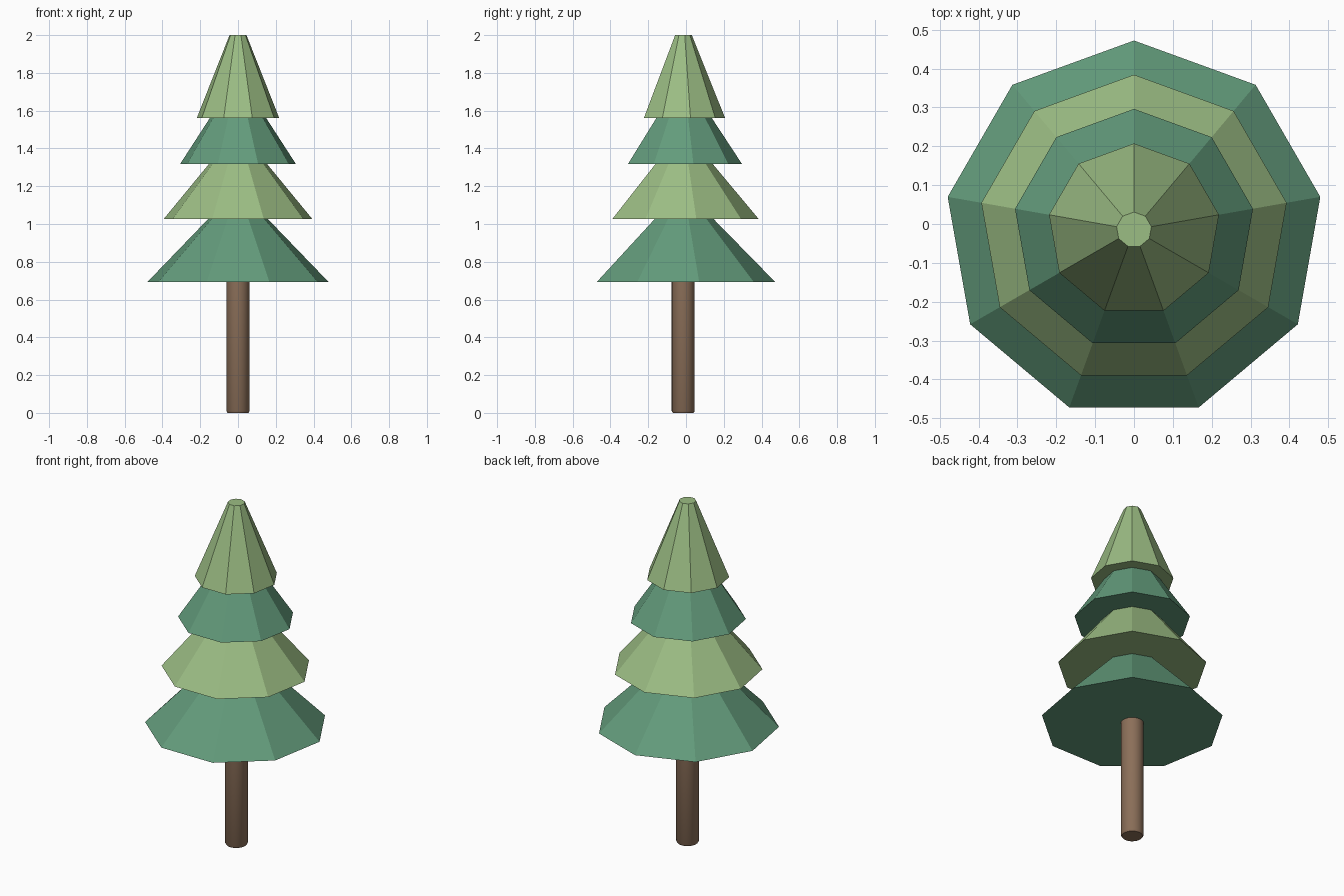
import bpy, bmesh
from math import sin, cos, tau

if "Cube" in bpy.data.objects:
    bpy.data.objects.remove(bpy.data.objects["Cube"])

CY = -0.0147  # nine-sided rings point to +y, so the axis sits slightly forward


def material(name, rgb):
    m = bpy.data.materials.new(name)
    m.diffuse_color = (*rgb, 1)
    m.use_nodes = True
    m.node_tree.nodes["Principled BSDF"].inputs["Base Color"].default_value = m.diffuse_color
    return m


DARK = material("dark_green", (0.125, 0.33, 0.20))
LIGHT = material("light_green", (0.33, 0.51, 0.23))
BARK = material("bark_brown", (0.26, 0.16, 0.10))


def lathe(name, profile, sides, mat):
    """Closed solid from (radius, z) rings, first vertex towards +y."""
    bm = bmesh.new()
    rings = [[bm.verts.new((r * sin(tau * i / sides), CY + r * cos(tau * i / sides), z))
              for i in range(sides)] for r, z in profile]
    for a, b in zip(rings, rings[1:]):
        for i in range(sides):
            j = (i + 1) % sides
            bm.faces.new((a[i], a[j], b[j], b[i]))
    bm.faces.new(rings[0])
    bm.faces.new(rings[-1])
    bmesh.ops.recalc_face_normals(bm, faces=bm.faces[:])
    me = bpy.data.meshes.new(name)
    bm.to_mesh(me)
    bm.free()
    me.materials.append(mat)
    ob = bpy.data.objects.new(name, me)
    bpy.context.collection.objects.link(ob)
    return ob


# Trunk: round, with a small chamfer at the foot
trunk = lathe("trunk", [(0.055, 0), (0.061, 0.01), (0.061, 0.70)], 24, BARK)
bpy.context.view_layer.objects.active = trunk
trunk.select_set(True)
bpy.ops.object.shade_smooth_by_angle(angle=0.6)

# Foliage tiers: bottom radius, bottom z, top radius, top z
tiers = [
    (0.487, 0.693, 0.160, 1.027),
    (0.399, 1.027, 0.156, 1.318),
    (0.311, 1.318, 0.152, 1.560),
    (0.222, 1.560, 0.0455, 2.0),
]
for n, (r0, z0, r1, z1) in enumerate(tiers):
    lathe(f"foliage_tier_{n + 1}", [(r0, z0), (r1, z1)], 9, LIGHT if n % 2 else DARK)
